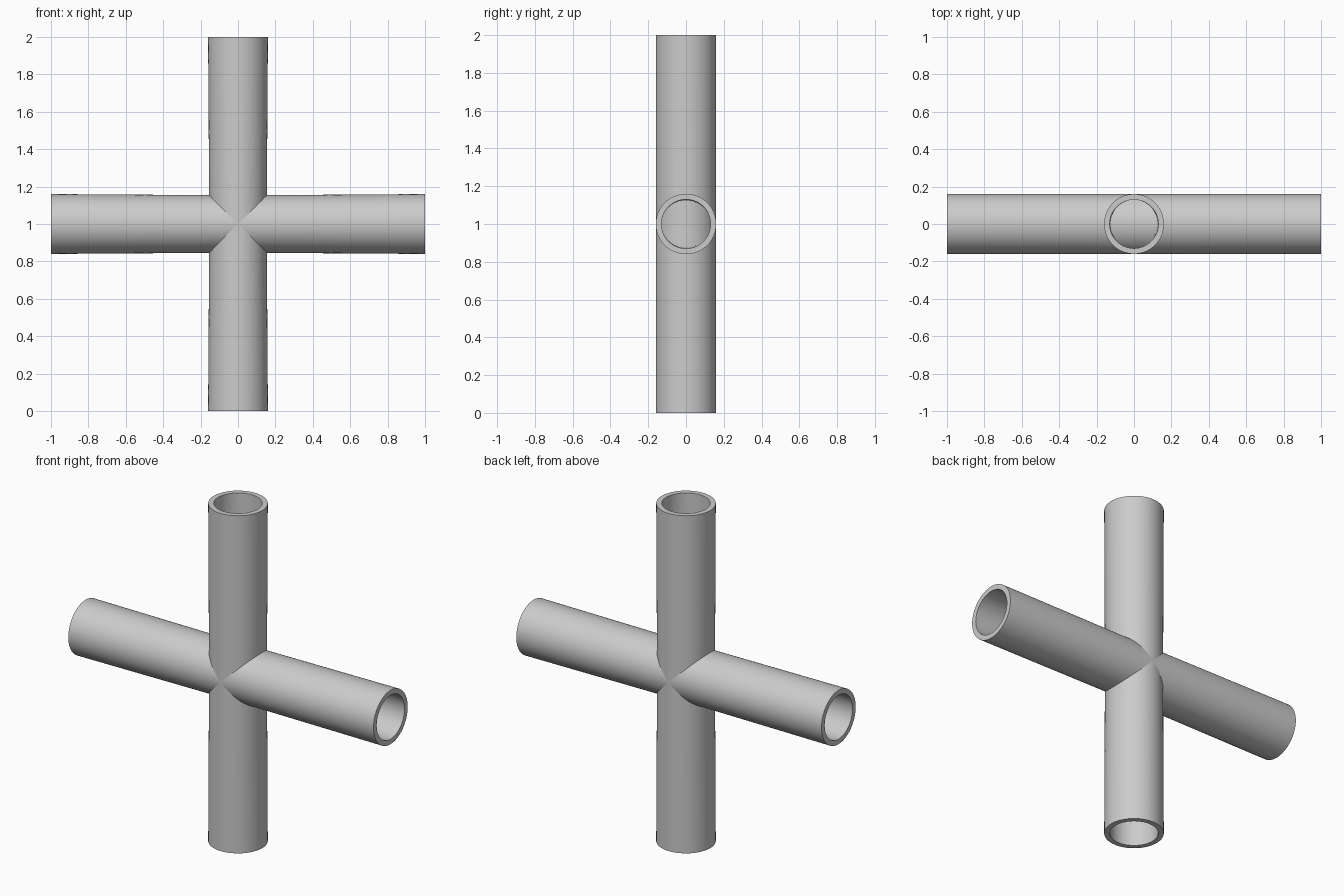
import bpy, bmesh
from math import cos, sin, pi, radians
from mathutils import Matrix

if "Cube" in bpy.data.objects:
    bpy.data.objects.remove(bpy.data.objects["Cube"])

SIDES = 64
OUTER, INNER = 0.16, 0.13
SQUEEZE = 0.965  # pipes narrow slightly in x/z where they cross


def pipe(name, rotation):
    bm = bmesh.new()

    def ring(r, z, s):
        return [bm.verts.new((r * s * cos(2 * pi * i / SIDES),
                              r * sin(2 * pi * i / SIDES), z))
                for i in range(SIDES)]

    # Closed wall profile: up the outside, back down the bore
    stations = [(-1, 1), (-0.155, SQUEEZE), (0.155, SQUEEZE), (1, 1)]
    rings = [ring(OUTER, z, s) for z, s in stations]
    rings += [ring(INNER, z, s) for z, s in reversed(stations)]
    for k, a in enumerate(rings):
        b = rings[(k + 1) % len(rings)]
        for i in range(SIDES):
            j = (i + 1) % SIDES
            bm.faces.new((a[i], a[j], b[j], b[i]))
    bm.transform(Matrix.Translation((0, 0, 1)) @ rotation)
    bmesh.ops.recalc_face_normals(bm, faces=bm.faces)
    mesh = bpy.data.meshes.new(name)
    bm.to_mesh(mesh)
    bm.free()
    obj = bpy.data.objects.new(name, mesh)
    bpy.context.collection.objects.link(obj)
    bpy.ops.object.select_all(action='DESELECT')
    obj.select_set(True)
    bpy.context.view_layer.objects.active = obj
    bpy.ops.object.shade_smooth_by_angle(angle=radians(30))


# Two hollow pipes crossing at the centre
pipe("vertical_pipe", Matrix.Identity(4))
pipe("horizontal_pipe", Matrix.Rotation(pi / 2, 4, 'Y'))
